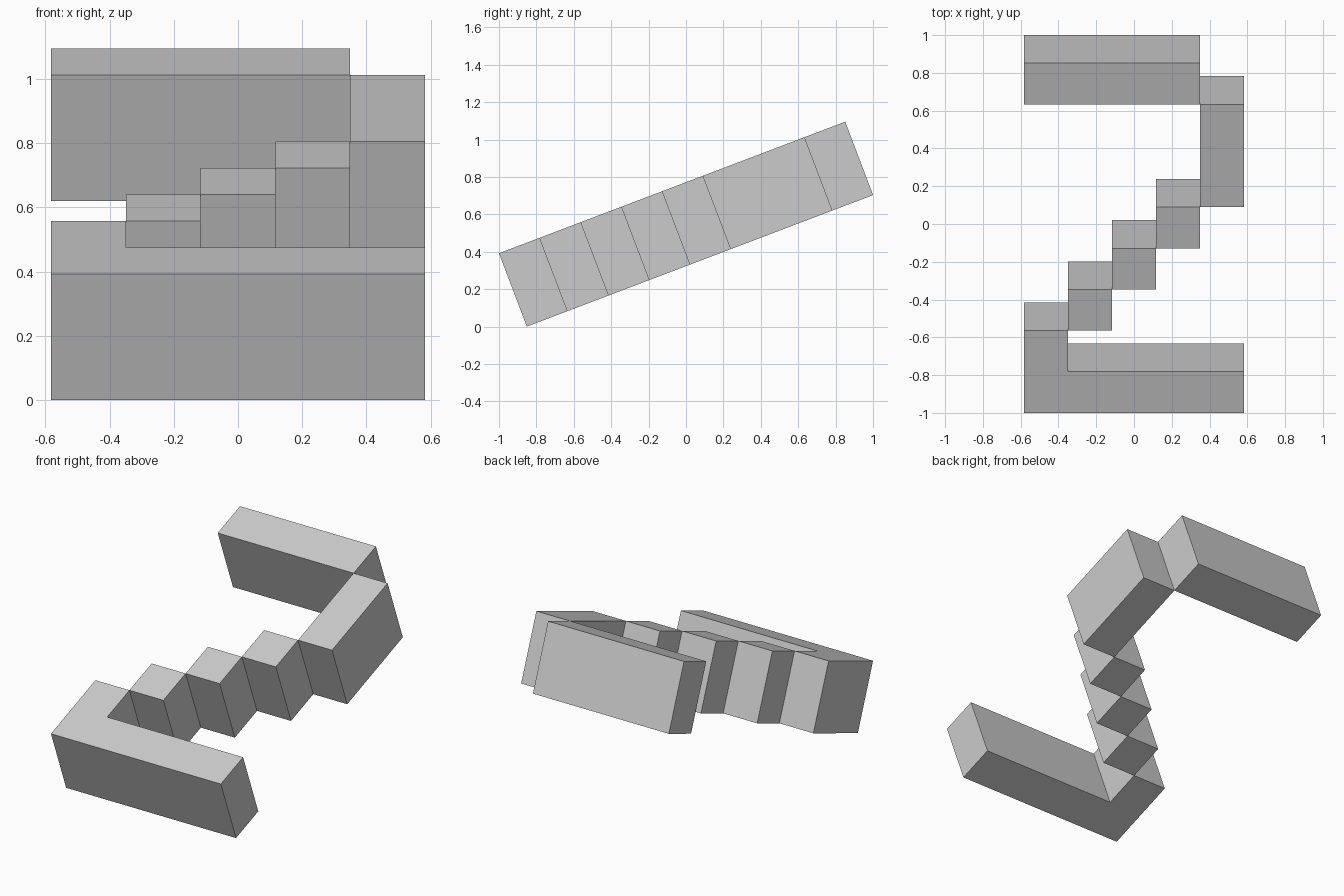
import bpy
import bmesh
from math import radians, sin
from mathutils import Matrix

if "Cube" in bpy.data.objects:
    bpy.data.objects.remove(bpy.data.objects["Cube"], do_unlink=True)

CELL = 0.233            # one grid step of the zigzag
DEPTH = 1.8 * CELL      # thickness of every block
TILT = radians(20.8)    # slope of the whole shape
PLACE = (Matrix.Translation((0, -1 + DEPTH * sin(TILT), 0))
         @ Matrix.Rotation(TILT, 4, 'X'))

grey = bpy.data.materials.new("plain_grey")
grey.use_nodes = True
COLOUR = (0.6, 0.6, 0.6, 1)
grey.diffuse_color = COLOUR
grey.node_tree.nodes["Principled BSDF"].inputs["Base Color"].default_value = COLOUR


def block(name, outline):
    """Extrude an outline given in grid steps, then tilt it into place."""
    bm = bmesh.new()
    verts = [bm.verts.new(((x - 2.5) * CELL, v * CELL, 0)) for x, v in outline]
    base = bm.faces.new(verts)
    top = bmesh.ops.extrude_face_region(bm, geom=[base])["geom"]
    bmesh.ops.translate(bm, vec=(0, 0, DEPTH),
                        verts=[g for g in top if isinstance(g, bmesh.types.BMVert)])
    bmesh.ops.recalc_face_normals(bm, faces=bm.faces)
    bm.transform(PLACE)
    mesh = bpy.data.meshes.new(name)
    bm.to_mesh(mesh)
    bm.free()
    mesh.materials.append(grey)
    obj = bpy.data.objects.new(name, mesh)
    bpy.context.collection.objects.link(obj)
    return obj


def rectangle(x0, x1, v0, v1):
    return [(x0, v0), (x1, v0), (x1, v1), (x0, v1)]


# L-shaped base: long bar with a short upright on the left end
block("lower_bar", [(0, 0), (5, 0), (5, 1), (1, 1), (1, 2), (0, 2)])

# Diagonal steps meeting edge to edge
for i in range(1, 4):
    block(f"diagonal_step_{i}", rectangle(i, i + 1, i + 1, i + 2))

# Upright and top bar
block("upper_upright", rectangle(4, 5, 5, 7.5))
block("upper_bar", rectangle(0, 4, 7.5, 8.5))
